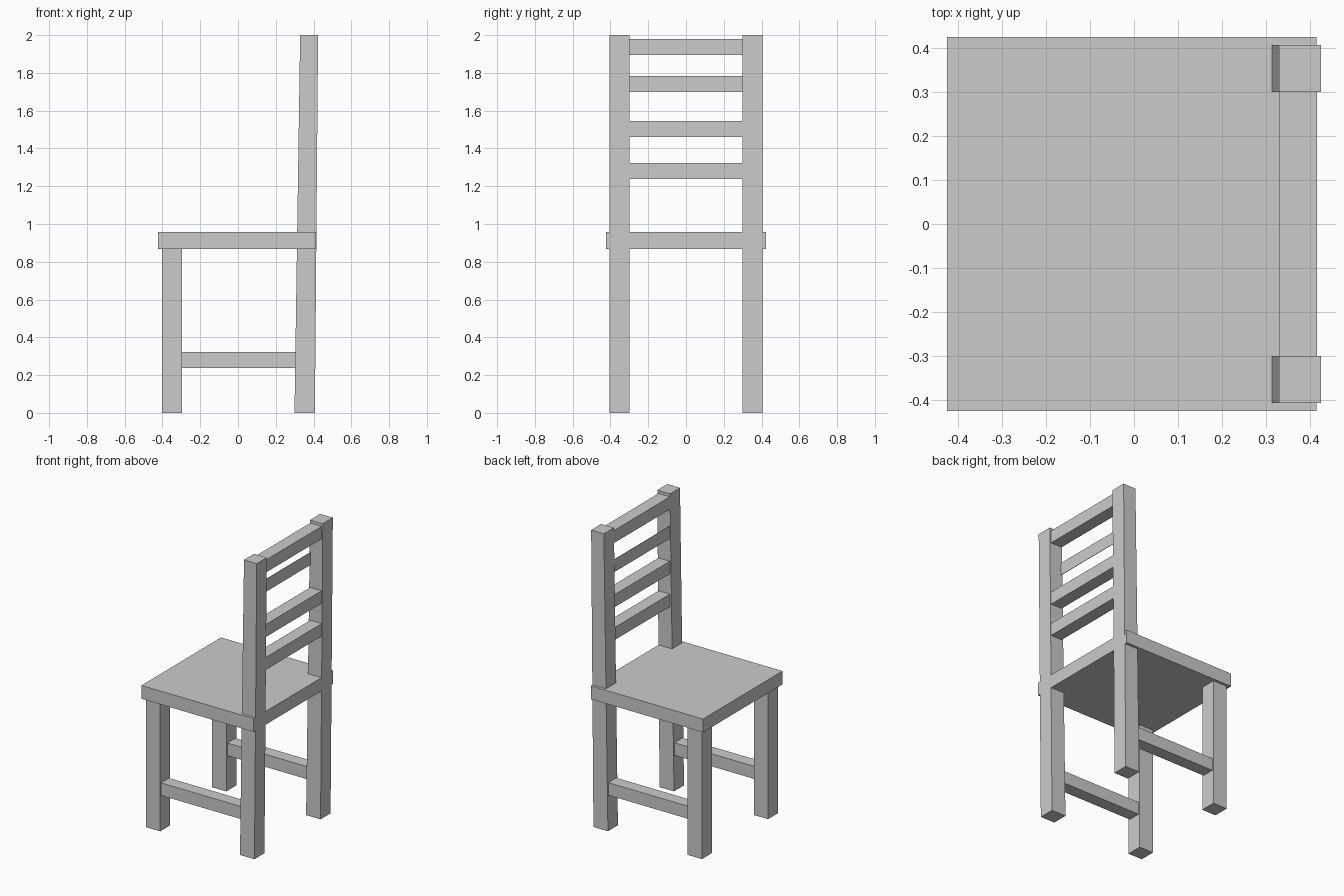
import bpy, bmesh

if "Cube" in bpy.data.objects:
    bpy.data.objects.remove(bpy.data.objects["Cube"])


def tapered_box(name, bottom, top, y, z):
    """Box whose x range goes from `bottom` at z[0] to `top` at z[1]."""
    bm = bmesh.new()
    bmesh.ops.create_cube(bm, size=1)
    for v in bm.verts:
        xs = top if v.co.z > 0 else bottom
        v.co = (xs[v.co.x > 0], y[v.co.y > 0], z[v.co.z > 0])
    mesh = bpy.data.meshes.new(name)
    bm.to_mesh(mesh)
    bm.free()
    obj = bpy.data.objects.new(name, mesh)
    bpy.context.collection.objects.link(obj)
    return obj


def box(name, x, y, z):
    return tapered_box(name, x, x, y, z)


# Seat board
box("seat", (-0.424, 0.414), (-0.424, 0.424), (0.868, 0.958))

# Legs, leaning back posts and side stretchers, one set per side
for side, s in (("right", -1), ("left", 1)):
    leg_y = sorted((s * 0.299, s * 0.406))
    rail_y = sorted((s * 0.31, s * 0.395))
    box("front_leg_" + side, (-0.403, -0.297), leg_y, (0, 0.868))
    tapered_box("back_post_" + side, (0.299, 0.407), (0.329, 0.424), leg_y, (0, 2))
    box("side_stretcher_" + side, (-0.297, 0.306), rail_y, (0.238, 0.323))

# Backrest slats: the second from the top is only a thin plate
slats = [(1.238, 0.085), (1.460, 0.085), (1.698, 0.003), (1.895, 0.085)]
for i, (z, depth) in enumerate(slats, 1):
    box(f"back_slat_{i}", (0.33, 0.33 + depth), (-0.299, 0.299), (z, z + 0.085))
